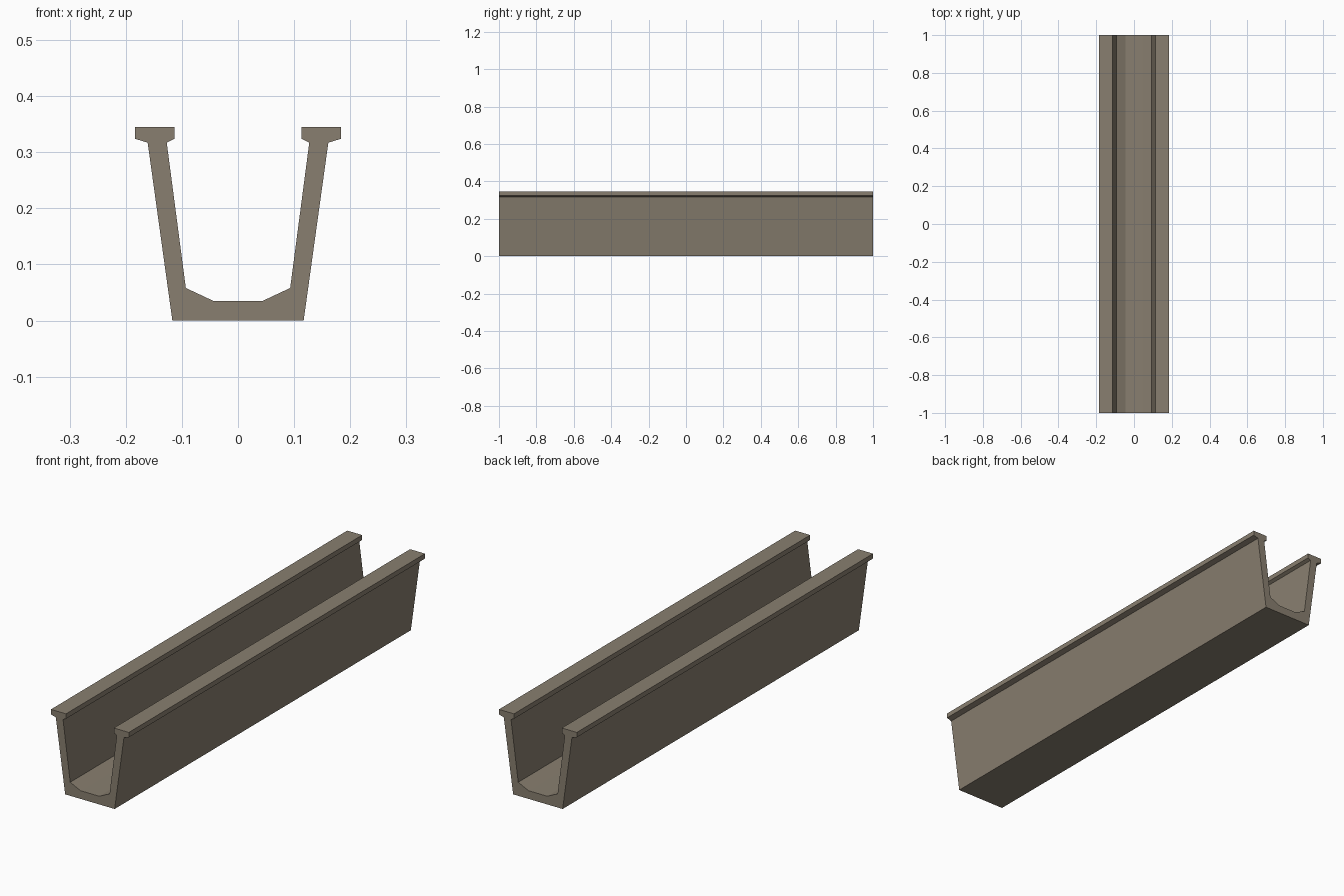
import bpy, bmesh

if "Cube" in bpy.data.objects:
    bpy.data.objects.remove(bpy.data.objects["Cube"])

# Concrete colour
concrete = bpy.data.materials.new("warm_grey_concrete")
concrete.diffuse_color = (0.25, 0.212, 0.16, 1.0)
concrete.use_nodes = True
concrete.node_tree.nodes["Principled BSDF"].inputs["Base Color"].default_value = concrete.diffuse_color

LENGTH = 2.0

# Right half of the channel cross-section (x, z), from bottom outside to floor inside
half = [
    (0.117, 0.0),     # base corner
    (0.161, 0.317),   # top of outer wall
    (0.184, 0.324),   # rim underside, outer
    (0.184, 0.345),   # rim top, outer
    (0.113, 0.345),   # rim top, inner
    (0.113, 0.324),   # rim underside, inner
    (0.127, 0.317),   # top of inner wall
    (0.093, 0.058),   # foot of inner wall
    (0.044, 0.035),   # edge of flat floor
]
profile = half + [(-x, z) for x, z in reversed(half)]

# Drainage channel: mirrored profile extruded along y
bm = bmesh.new()
end = bm.faces.new([bm.verts.new((x, -LENGTH / 2, z)) for x, z in profile])
ext = bmesh.ops.extrude_face_region(bm, geom=[end], use_keep_orig=True)
moved = [g for g in ext["geom"] if isinstance(g, bmesh.types.BMVert)]
bmesh.ops.translate(bm, verts=moved, vec=(0, LENGTH, 0))
bmesh.ops.recalc_face_normals(bm, faces=bm.faces)

mesh = bpy.data.meshes.new("drainage_channel")
bm.to_mesh(mesh)
bm.free()
mesh.materials.append(concrete)
channel = bpy.data.objects.new("drainage_channel", mesh)
bpy.context.collection.objects.link(channel)
